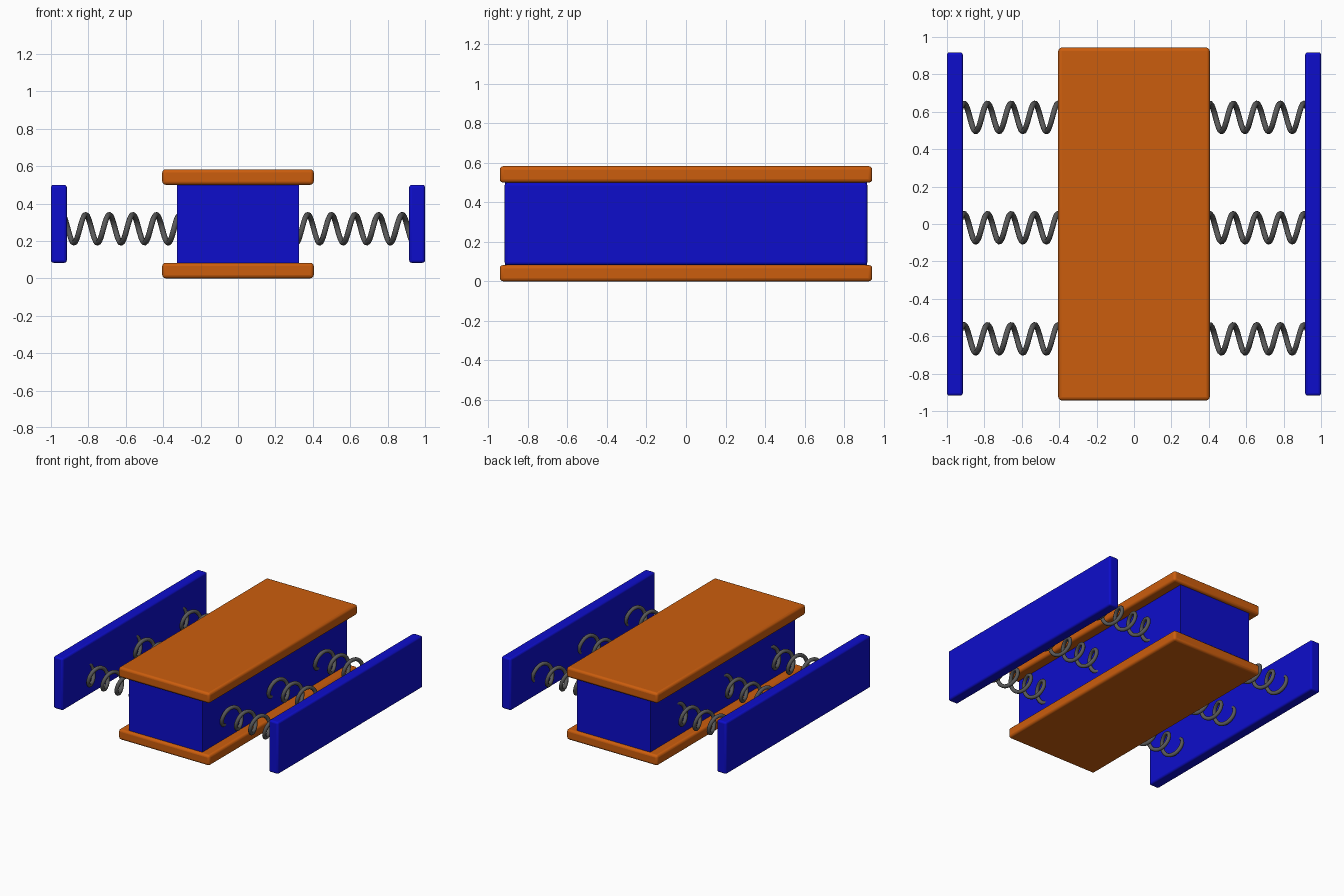
import bpy, math

if "Cube" in bpy.data.objects:
    bpy.data.objects.remove(bpy.data.objects["Cube"])

def material(name, color):
    m = bpy.data.materials.new(name)
    m.diffuse_color = color
    m.use_nodes = True
    m.node_tree.nodes["Principled BSDF"].inputs["Base Color"].default_value = m.diffuse_color
    return m

blue = material("blue paint", (0.004, 0.004, 0.6, 1))
orange = material("orange paint", (0.6, 0.11, 0.004, 1))
steel = material("dark steel", (0.1, 0.1, 0.1, 1))

def box(name, lo, hi, mat, bevel=0.0):
    bpy.ops.mesh.primitive_cube_add(size=1, location=[(a + b) / 2 for a, b in zip(lo, hi)])
    ob = bpy.context.object
    ob.name = name
    ob.scale = [b - a for a, b in zip(lo, hi)]
    bpy.ops.object.transform_apply(location=False, rotation=False, scale=True)
    ob.data.materials.append(mat)
    if bevel:
        mod = ob.modifiers.new("rounded edges", 'BEVEL')
        mod.width, mod.segments = bevel, 3
        bpy.ops.object.shade_smooth_by_angle(angle=math.radians(35))
    return ob

# Central block sandwiched between two plates
box("core_block", (-0.325, -0.917, 0.07), (0.325, 0.917, 0.51), blue)
box("bottom_plate", (-0.405, -0.943, 0), (0.405, 0.943, 0.083), orange, 0.018)
box("top_plate", (-0.405, -0.943, 0.5), (0.405, 0.943, 0.583), orange, 0.018)

# Outer side panels
box("left_panel", (-1, -0.918, 0.083), (-0.915, 0.918, 0.5), blue, 0.014)
box("right_panel", (0.915, -0.918, 0.083), (1, 0.918, 0.5), blue, 0.014)

# Coil springs: helix along x, swept with a round wire
def spring(name, x0, x1, crest, y, z=0.265, radius=0.075, pitch=0.126, wire=0.015):
    cu = bpy.data.curves.new(name, 'CURVE')
    cu.dimensions = '3D'
    cu.bevel_depth = wire
    cu.bevel_resolution = 2
    cu.use_fill_caps = True
    n = 120
    sp = cu.splines.new('POLY')
    sp.points.add(n)
    for i, p in enumerate(sp.points):
        x = x0 + (x1 - x0) * i / n
        a = 2 * math.pi * (x - crest) / pitch
        p.co = (x, y + radius * math.cos(a), z - radius * math.sin(a), 1)
    sp.use_smooth = True
    cu.materials.append(steel)
    bpy.context.collection.objects.link(bpy.data.objects.new(name, cu))

for label, y in (("front", -0.614), ("middle", -0.02), ("back", 0.57)):
    spring(f"{label}_left_spring", -0.935, -0.31, -0.783, y)
    spring(f"{label}_right_spring", 0.31, 0.935, 0.783, y)
